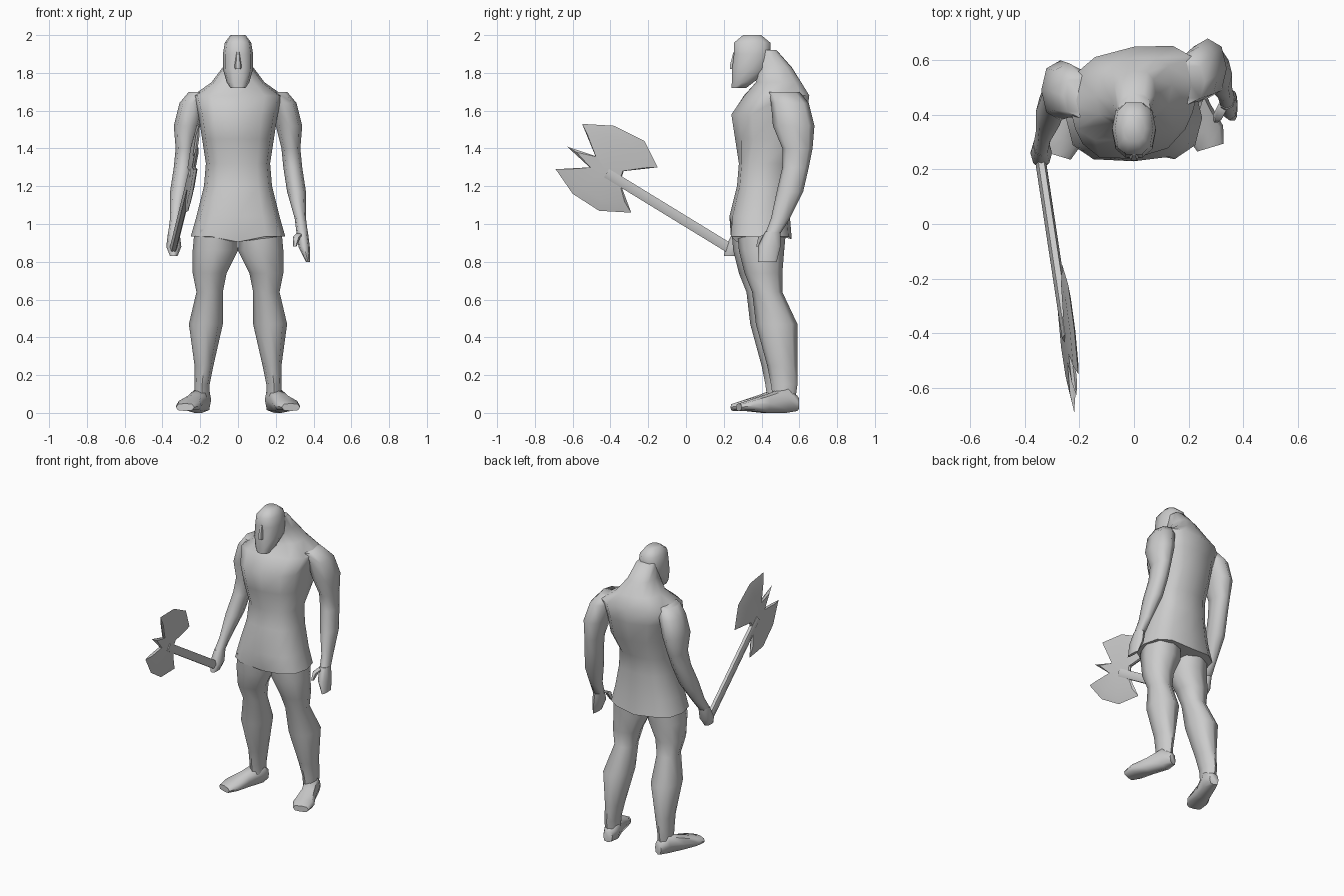
import bpy
import bmesh
import math
from mathutils import Vector

# Remove the default object
default_cube = bpy.data.objects.get("Cube")
if default_cube:
    bpy.data.objects.remove(default_cube)

# Single plain colour for the whole figure
GREY = (.6, .6, .6, 1)
clay = bpy.data.materials.new("plain grey")
clay.use_nodes = True
clay.diffuse_color = GREY
shader = next(node for node in clay.node_tree.nodes if node.type == "BSDF_PRINCIPLED")
shader.inputs["Base Color"].default_value = GREY

X_AXIS = Vector((1, 0, 0))
Y_AXIS = Vector((0, 1, 0))
Z_AXIS = Vector((0, 0, 1))


def finish(name, bm, smooth_angle):
    """Turn a bmesh into a shaded object."""
    bmesh.ops.recalc_face_normals(bm, faces=bm.faces[:])
    mesh = bpy.data.meshes.new(name)
    bm.to_mesh(mesh)
    bm.free()
    mesh.materials.append(clay)
    mesh.shade_smooth()
    mesh.set_sharp_from_angle(angle=math.radians(smooth_angle))
    part = bpy.data.objects.new(name, mesh)
    bpy.context.collection.objects.link(part)


def rounded(value, power):
    """Push a circle towards a box as the power drops."""
    return math.copysign(abs(value) ** power, value)


def loft(name, rings, u=X_AXIS, v=Y_AXIS, sides=8, power=.9, adjust=None):
    """Skin a stack of rings, each given as x, y, z, radius along u, radius along v."""
    bm = bmesh.new()
    loops = []
    for x, y, z, radius_u, radius_v in rings:
        loop = []
        for side in range(sides):
            angle = math.tau * side / sides
            point = Vector((x, y, z))
            point += u * radius_u * rounded(math.cos(angle), power)
            point += v * radius_v * rounded(math.sin(angle), power)
            if adjust:
                adjust(point)
            loop.append(bm.verts.new(point))
        loops.append(loop)
    for lower, upper in zip(loops, loops[1:]):
        for side in range(sides):
            after = (side + 1) % sides
            bm.faces.new((lower[side], lower[after], upper[after], upper[side]))
    bm.faces.new(loops[0])
    bm.faces.new(loops[-1])
    finish(name, bm, smooth_angle=60)


def centred(rings):
    """Rings on the middle line, given without their x."""
    return [(0, y, z, across, deep) for y, z, across, deep in rings]


# Torso with a flared tunic hem, hunched back and twisted shoulders
HEM = .92
CHEST = 1.4


def shape_torso(point):
    if point.z == HEM or abs(point.z - HEM) < .01:
        # Tuck the hem in under the belly, leaving corner flaps
        if abs(point.x) > .12:
            point.z += .015
        elif point.y < .3:
            point.y += .05
            point.z -= .015
    if point.z > CHEST:
        point.y += point.x / 7


loft("torso", centred([
    (.39, HEM, .25, .17),
    (.39, 1.04, .22, .16),
    (.41, 1.2, .18, .14),
    (.42, 1.32, .17, .14),
    (.44, 1.45, .19, .18),
    (.44, 1.58, .21, .2),
    (.48, 1.68, .24, .17),
    (.49, 1.75, .14, .12),
    (.46, 1.83, .08, .1),
    (.41, 1.92, .06, .07),
]), sides=12, power=.75, adjust=shape_torso)

# Head and nose
loft("head", centred([
    (.28, 1.72, .04, .04),
    (.3, 1.75, .06, .06),
    (.34, 1.82, .08, .1),
    (.35, 1.9, .08, .1),
    (.35, 1.96, .07, .1),
    (.35, 2, .04, .05),
]), sides=10, power=.8)
loft("nose", centred([
    (.25, 1.82, .02, .02),
    (.25, 1.84, .02, .02),
    (.26, 1.91, .01, .01),
]), sides=6)

# Limbs are described for the left and mirrored for the right
leg_rings = [
    (.12, .39, .97, .11, .13),
    (.12, .39, .86, .12, .12),
    (.15, .4, .74, .09, .1),
    (.15, .42, .64, .07, .08),
    (.17, .47, .47, .09, .11),
    (.18, .5, .25, .05, .08),
    (.19, .51, .15, .04, .07),
    (.19, .51, .08, .04, .06),
]
foot_rings = [
    (.18, .58, .05, .03, .04),
    (.19, .52, .07, .05, .07),
    (.23, .42, .05, .05, .05),
    (.26, .33, .04, .07, .03),
    (.28, .27, .03, .05, .02),
]
arm_rings = [
    (.2, .52, 1.7, .06, .08),
    (.24, .55, 1.64, .07, .1),
    (.27, .57, 1.52, .07, .11),
    (.28, .59, 1.4, .05, .08),
    (.29, .58, 1.3, .05, .07),
    (.31, .55, 1.17, .05, .07),
    (.33, .5, 1.03, .03, .05),
    (.34, .46, .95, .03, .04),
]


def place(rings, side, shift):
    """Choose a side of the body and slide the rings along y."""
    return [(side * x, y + shift, z, a, b) for x, y, z, a, b in rings]


def swing_forward(point):
    """The right arm reaches further forward the lower it gets."""
    shoulder = arm_rings[0][2]
    point.y -= .05 + max(shoulder - point.z, 0) / 6


for label, side, shift, swing in (
    ("left", 1, .01, None),
    ("right", -1, -.02, swing_forward),
):
    splay = Vector((1, side * .3, 0)).normalized()
    loft(label + "_leg", place(leg_rings, side, shift))
    loft(label + "_foot", place(foot_rings, side, shift), u=splay, v=Z_AXIS, power=.7)
    loft(label + "_arm", place(arm_rings, side, 0), adjust=swing)

# Open left hand with its thumb
loft("left_hand", [
    (.34, .46, .96, .03, .04),
    (.35, .44, .88, .03, .06),
    (.37, .43, .8, .01, .05),
])
loft("left_thumb", [
    (.33, .44, .95, .02, .02),
    (.31, .4, .93, .02, .02),
    (.3, .38, .88, .01, .01),
], sides=6)

# Right fist closed around the axe grip
loft("right_fist", [
    (-.34, .29, .96, .03, .04),
    (-.34, .26, .88, .04, .05),
    (-.34, .24, .83, .02, .04),
])


# The axe lies in one slanted plane, so x follows from y and z
def axe_point(y, z, offset=0):
    return Vector((offset - .42 - y / 12 + z / 9, y, z))


loft("axe_handle", [
    (*axe_point(.25, .86), .02, .03),
    (*axe_point(-.42, 1.27), .02, .03),
], v=Vector((0, .5, .8)).normalized(), sides=6)

# Double blade with a top spike, thinning from its hub out to the rim
EDGE, NOTCH = .75, .95
outline = [
    (-.55, 1.53, EDGE), (-.38, 1.52, EDGE), (-.22, 1.44, EDGE), (-.15, 1.3, EDGE),
    (-.33, 1.28, NOTCH), (-.35, 1.22, NOTCH),
    (-.29, 1.06, EDGE), (-.46, 1.07, EDGE), (-.6, 1.16, EDGE), (-.69, 1.29, EDGE),
    (-.51, 1.3, NOTCH), (-.63, 1.41, EDGE), (-.48, 1.36, NOTCH),
]
hub_y, hub_z = -.43, 1.29
blade = bmesh.new()
rim = [blade.verts.new(axe_point(y, z)) for y, z, reach in outline]
for offset in (-.01, .01):
    inner = [
        blade.verts.new(axe_point(hub_y + (y - hub_y) * reach,
                                  hub_z + (z - hub_z) * reach, offset))
        for y, z, reach in outline
    ]
    hub = blade.verts.new(axe_point(hub_y, hub_z, offset))
    for i, corner in enumerate(rim):
        j = (i + 1) % len(rim)
        blade.faces.new((corner, rim[j], inner[j], inner[i]))
        blade.faces.new((inner[i], inner[j], hub))
finish("axe_blade", blade, smooth_angle=20)
